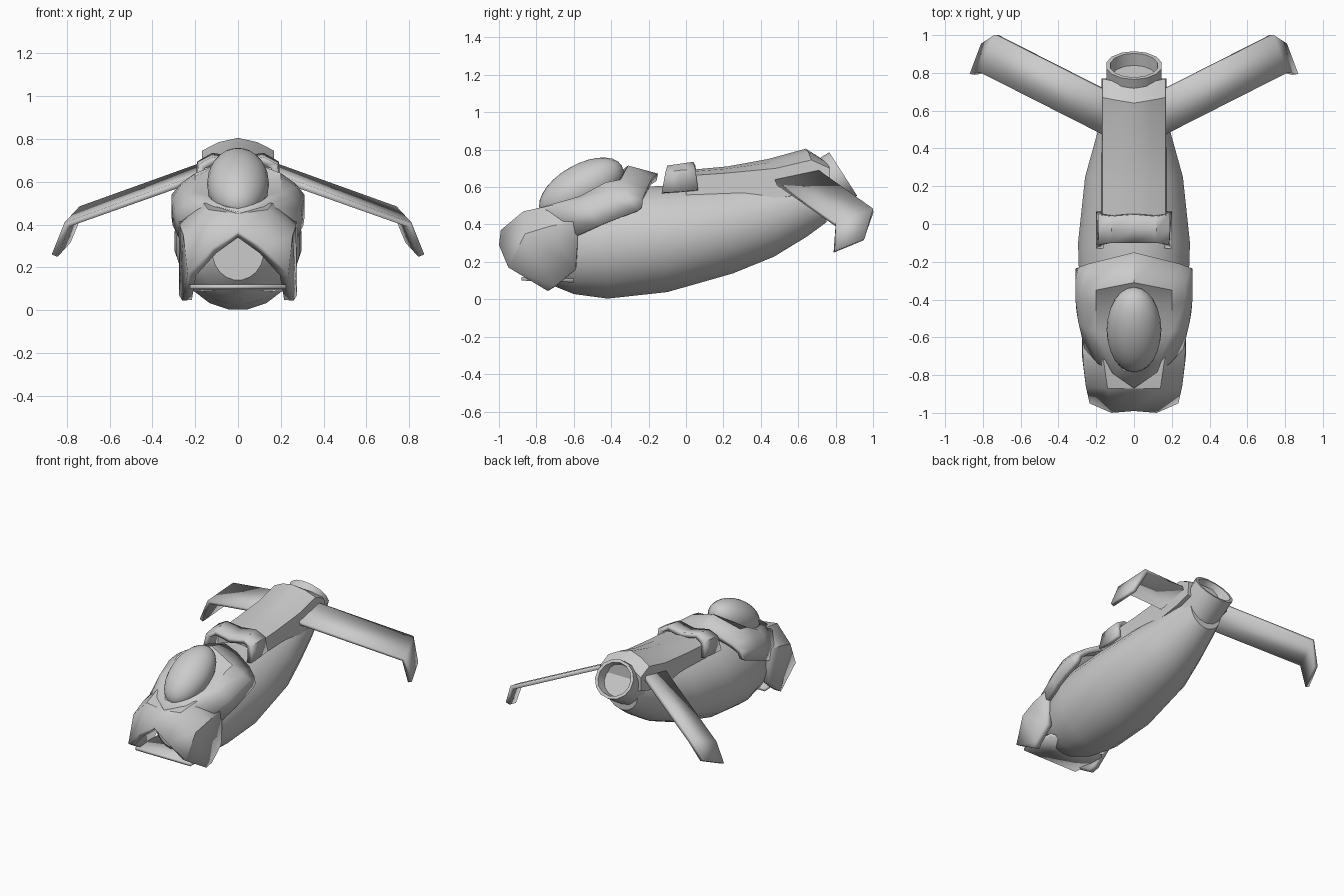
import bpy, bmesh, math
from mathutils import Vector, Matrix


def finish(name, bm, thick=0, mirror=False, angle=35):
    me = bpy.data.meshes.new(name)
    bm.to_mesh(me)
    bm.free()
    ob = bpy.data.objects.new(name, me)
    bpy.context.collection.objects.link(ob)
    bpy.ops.object.select_all(action='DESELECT')
    ob.select_set(True)
    bpy.context.view_layer.objects.active = ob
    bpy.ops.object.shade_smooth_by_angle(angle=math.radians(angle))
    if thick:
        m = ob.modifiers.new("Thickness", 'SOLIDIFY')
        m.thickness = thick
    if mirror:
        ob.modifiers.new("Mirror", 'MIRROR')
    return ob


def sheet(name, rows, thick, sym=True, mirror=False, angle=35):
    """Open surface through rows running front to back; sym adds the left half."""
    bm = bmesh.new()
    grid = []
    for r in rows:
        full = [(-x, y, z) for x, y, z in r[:0:-1]] + list(r) if sym else r
        grid.append([bm.verts.new(p) for p in full])
    for a, b in zip(grid, grid[1:]):
        for i in range(len(a) - 1):
            bm.faces.new((a[i], a[i + 1], b[i + 1], b[i]))
    return finish(name, bm, thick, mirror, angle)


def loft(name, rings, angle=35):
    """Closed skin through rings of points, capped at both ends."""
    bm = bmesh.new()
    vs = [[bm.verts.new(p) for p in r] for r in rings]
    n = len(vs[0])
    for a, b in zip(vs, vs[1:]):
        for i in range(n):
            j = (i + 1) % n
            bm.faces.new((a[i], a[j], b[j], b[i]))
    bm.faces.new(vs[0])
    bm.faces.new(vs[-1])
    bmesh.ops.recalc_face_normals(bm, faces=bm.faces)
    return finish(name, bm, angle=angle)


def ring(centre, axis, rx, rv, n):
    """Ellipse across the x axis and the direction square to axis."""
    side = Vector((1, 0, 0))
    up = side.cross(Vector(axis).normalized())
    return [Vector(centre) + side * rx * math.cos(t) + up * rv * math.sin(t)
            for t in (2 * math.pi * (i + 0.5) / n for i in range(n))]


# hull: y, bottom z, top z, half width
HULL = [(-0.78, 0.14, 0.40, 0.12), (-0.71, 0.07, 0.47, 0.19), (-0.6, 0.025, 0.54, 0.25),
        (-0.42, 0.0, 0.60, 0.29), (-0.1, 0.035, 0.61, 0.30), (0.25, 0.135, 0.63, 0.262),
        (0.47, 0.225, 0.65, 0.20), (0.65, 0.335, 0.69, 0.158), (0.75, 0.41, 0.68, 0.13)]
loft("hull", [ring((0, y, (b + t) / 2), (0, 1, 0), w, (t - b) / 2, 20) for y, b, t, w in HULL])

# tail nozzle with a recessed mouth
ax = Vector((0, 0.84, 0.54)).normalized()
end = Vector((0, 0.84, 0.67))
loft("tail_nozzle", [ring(end - ax * d, ax, r, r * 0.92, 14) for d, r in
                     [(0.32, 0.145), (0.10, 0.15), (0, 0.15), (0, 0.128), (0.07, 0.118)]])

# nose cowl with an inverted V mouth and drooping cheeks
sheet("nose_cowl", [
    [(0, -0.99, 0.37), (0.12, -1.0, 0.29), (0.235, -0.95, 0.17), (0.26, -0.74, 0.045)],
    [(0, -0.87, 0.45), (0.14, -0.87, 0.47), (0.255, -0.86, 0.35), (0.275, -0.70, 0.07)],
    [(0, -0.72, 0.49), (0.16, -0.73, 0.50), (0.27, -0.73, 0.39), (0.275, -0.59, 0.16)],
    [(0, -0.58, 0.51), (0.19, -0.58, 0.51), (0.275, -0.58, 0.42), (0.275, -0.58, 0.30)]], 0.045)
sheet("intake_floor", [[(0, -0.88, 0.12), (0.225, -0.88, 0.12)],
                       [(0, -0.6, 0.11), (0.225, -0.6, 0.11)]], 0.02)

# upper shell around the cockpit
sheet("upper_shell", [
    [(0, -0.87, 0.46), (0.1, -0.80, 0.485), (0.19, -0.74, 0.48), (0.262, -0.66, 0.42), (0.277, -0.58, 0.34)],
    [(0, -0.62, 0.50), (0.2, -0.57, 0.55), (0.25, -0.56, 0.53), (0.295, -0.52, 0.47), (0.305, -0.46, 0.395)],
    [(0, -0.40, 0.58), (0.2, -0.43, 0.625), (0.27, -0.42, 0.58), (0.31, -0.40, 0.52), (0.31, -0.37, 0.43)],
    [(0, -0.31, 0.715), (0.2, -0.35, 0.64), (0.27, -0.33, 0.59), (0.31, -0.30, 0.54), (0.31, -0.26, 0.47)],
    [(0, -0.15, 0.672), (0.12, -0.18, 0.65), (0.24, -0.21, 0.59), (0.295, -0.23, 0.54), (0.31, -0.235, 0.49)]],
    0.04)

# canopy bubble
bm = bmesh.new()
bmesh.ops.create_uvsphere(bm, u_segments=24, v_segments=14, radius=1, matrix=(
    Matrix.Translation((0, -0.56, 0.59)) @ Matrix.Rotation(math.radians(30), 4, 'X')
    @ Matrix.Diagonal((0.145, 0.25, 0.13, 1))))
finish("canopy", bm)

# raised collar band behind the cockpit
sheet("collar", [
    [(0, -0.10, 0.69), (0.12, -0.10, 0.715), (0.185, -0.11, 0.68), (0.2, -0.13, 0.57)],
    [(0, -0.03, 0.70), (0.12, -0.03, 0.725), (0.19, -0.03, 0.69), (0.2, -0.03, 0.575)],
    [(0, 0.05, 0.715), (0.12, 0.04, 0.735), (0.19, 0.05, 0.695), (0.2, 0.065, 0.585)]], 0.035)

# spine housing: y, ridge z, shoulder z, lower z, y offset of the shoulder
SPINE = [(0.0, 0.69, 0.66, 0.52, 0.0), (0.22, 0.71, 0.675, 0.53, 0.0), (0.44, 0.75, 0.70, 0.54, 0.04),
         (0.64, 0.805, 0.745, 0.57, 0.03), (0.735, 0.745, 0.70, 0.60, 0.035)]
rings = []
for y, top, sh, low, dy in SPINE:
    half = [(0, y, top), (0.09, y + dy / 2, (top * 2 + sh) / 3), (0.168, y + dy, sh),
            (0.172, y + dy, low), (0, y, low - 0.03)]
    rings.append(half + [(-a, b, c) for a, b, c in half[-2:0:-1]])
loft("spine_housing", rings)

# swept wings with drooped tips
sheet("wing", [[(0.1, 0.44, 0.665), (0.81, 0.80, 0.41), (0.87, 0.795, 0.26)],
               [(0.1, 0.675, 0.715), (0.74, 1.0, 0.485), (0.81, 0.955, 0.325)]],
      0.03, sym=False, mirror=True, angle=20)
